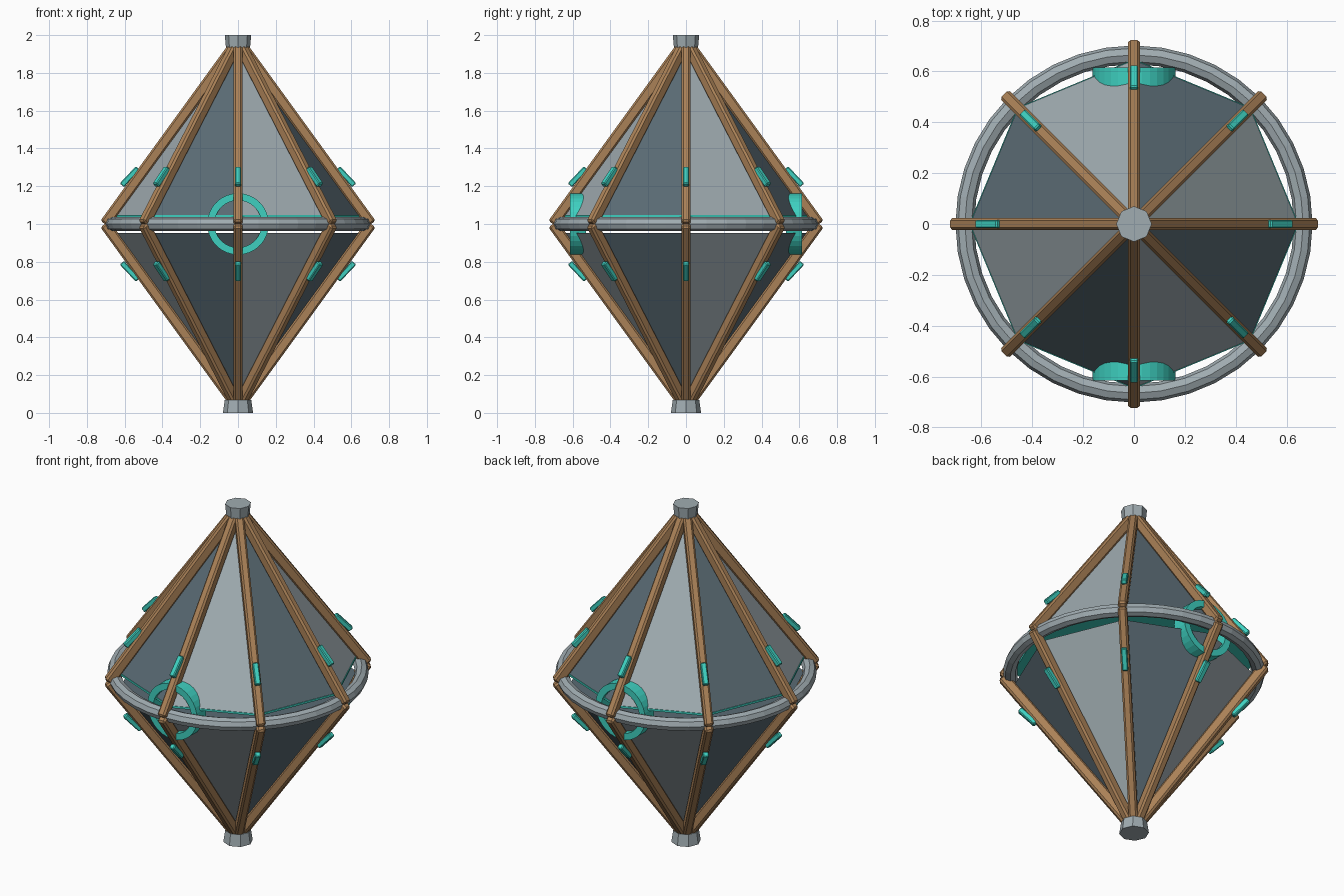
import bpy, bmesh, math
from mathutils import Matrix, Vector

cube = bpy.data.objects.get("Cube")
if cube:
    bpy.data.objects.remove(cube)

SIDES = 8
MID = 1.0


def material(name, r, g, b):
    lin = [((c / 255 + 0.055) / 1.055) ** 2.4 for c in (r, g, b)] + [1]
    m = bpy.data.materials.new(name)
    m.use_nodes = True
    m.diffuse_color = lin
    m.node_tree.nodes["Principled BSDF"].inputs["Base Color"].default_value = lin
    return m


wood = material("wood", 170, 129, 87)
light_metal = material("light metal", 160, 172, 177)
dark_metal = material("dark metal", 90, 107, 116)
teal = material("teal", 62, 208, 192)


def finish(name, bm, *mats, bevel=0):
    bmesh.ops.recalc_face_normals(bm, faces=bm.faces)
    mesh = bpy.data.meshes.new(name)
    bm.to_mesh(mesh)
    bm.free()
    for m in mats:
        mesh.materials.append(m)
    ob = bpy.data.objects.new(name, mesh)
    bpy.context.collection.objects.link(ob)
    if bevel:
        mod = ob.modifiers.new("Bevel", 'BEVEL')
        mod.width = bevel
        mod.segments = 1
    return ob


def beams(name, start, end, width, depth, mat, bevel):
    """A ring of tilted bars, given by (radius, height) end points."""
    a, b = Vector((start[0], 0, start[1])), Vector((end[0], 0, end[1]))
    d = b - a
    tilt = Matrix.Rotation(math.atan2(d.x, d.z), 4, 'Y')
    size = Matrix.Diagonal((depth, width, d.length, 1))
    bm = bmesh.new()
    for i in range(SIDES):
        turn = Matrix.Rotation(math.tau * i / SIDES, 4, 'Z')
        bmesh.ops.create_cube(
            bm, size=1, matrix=turn @ Matrix.Translation((a + b) / 2) @ tilt @ size)
    finish(name, bm, mat, bevel=bevel)


def prism(name, r_low, r_high, z_low, z_high, mat):
    bm = bmesh.new()
    bmesh.ops.create_cone(
        bm, cap_ends=True, segments=SIDES, radius1=r_low, radius2=r_high,
        depth=z_high - z_low, matrix=Matrix.Translation((0, 0, (z_low + z_high) / 2)))
    finish(name, bm, mat)


def lathe(name, profile, steps, mat, axis, centre):
    """Spin a closed profile into a hoop."""
    bm = bmesh.new()
    vs = [bm.verts.new(p) for p in profile]
    edges = [bm.edges.new((vs[i], vs[i - 1])) for i in range(len(vs))]
    bmesh.ops.spin(bm, geom=vs + edges, cent=centre, axis=axis,
                   angle=math.tau, steps=steps)
    bmesh.ops.remove_doubles(bm, verts=bm.verts, dist=0.0005)
    return finish(name, bm, mat)


# Upper and lower halves: panels, ribs and clips
for half, s in (("upper", 1), ("lower", -1)):
    bm = bmesh.new()
    base = []
    for i in range(SIDES):
        a = math.tau * i / SIDES
        base.append(bm.verts.new(
            (0.645 * math.cos(a), 0.645 * math.sin(a), MID + s * 0.047)))
    apex = bm.verts.new((0, 0, MID + s * 0.93))
    for i in range(SIDES):
        f = bm.faces.new((base[i], base[(i + 1) % SIDES], apex))
        f.material_index = i % 2
    bm.faces.new(base).material_index = 1
    finish(half + "_panels", bm, light_metal, dark_metal)

    beams(half + "_ribs", (0.705, MID), (0.03, MID + s * 0.93),
          0.048, 0.058, wood, 0.01)
    beams(half + "_clips", (0.615, MID + s * 0.205), (0.53, MID + s * 0.295),
          0.032, 0.03, teal, 0.005)

# End caps
prism("top_cap", 0.064, 0.07, 1.935, 2.0, light_metal)
prism("bottom_cap", 0.08, 0.07, 0.0, 0.068, light_metal)

# Thin glowing plate under the upper panels
prism("glow_plate", 0.648, 0.648, 1.036, 1.048, teal)

# Hoop around the middle
section = [(0.665 + 0.037 * math.cos(math.tau * k / 8), 0,
            MID + 0.037 * math.sin(math.tau * k / 8)) for k in range(8)]
lathe("equator_hoop", section, 40, light_metal, (0, 0, 1), (0, 0, MID))

# Round port rims at front and back
for name, s in (("front_port", -1), ("back_port", 1)):
    rim = [(r, s * y, MID) for r, y in
           ((0.125, 0.53), (0.163, 0.53), (0.163, 0.615), (0.125, 0.615))]
    lathe(name, rim, 32, teal, (0, 1, 0), (0, 0, MID))
